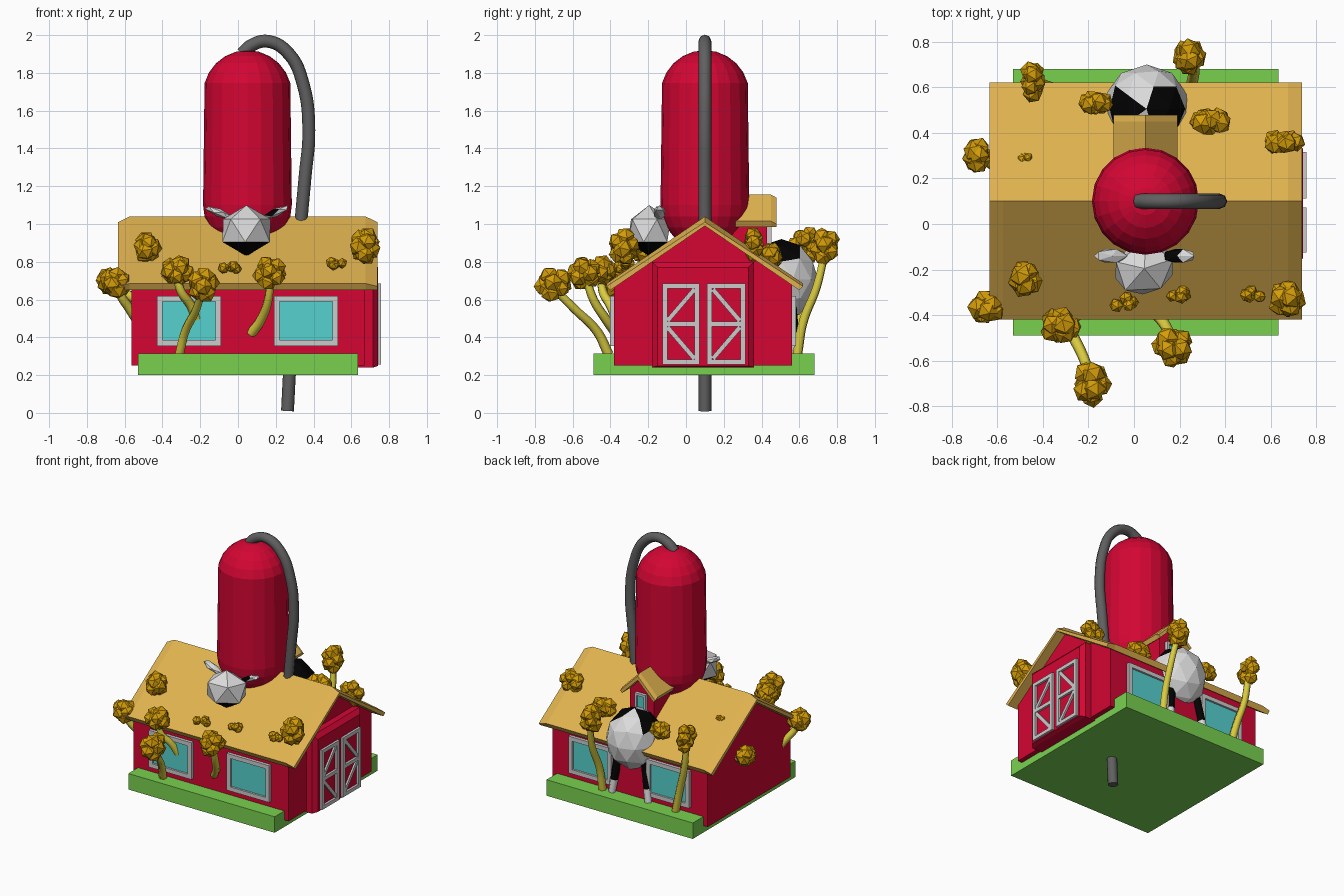
import bpy, bmesh, math, random
from mathutils import Vector, Matrix

if "Cube" in bpy.data.objects:
    bpy.data.objects.remove(bpy.data.objects["Cube"])

random.seed(4)


def material(name, r, g, b):
    m = bpy.data.materials.new(name)
    m.diffuse_color = [(c / 255) ** 2.2 for c in (r, g, b)] + [1]
    m.use_nodes = True
    m.node_tree.nodes["Principled BSDF"].inputs["Base Color"].default_value = m.diffuse_color
    return m


RED = material("barn red", 210, 14, 54)
TAN = material("straw roof", 222, 176, 80)
GREEN = material("grass green", 120, 208, 80)
GLASS = material("window blue", 86, 208, 206)
FRAME = material("frame grey", 202, 202, 202)
WHITE = material("hide white", 218, 218, 218)
BLACK = material("hide black", 10, 10, 10)
GREY = material("tube grey", 96, 96, 96)
STEM = material("stem yellow", 218, 203, 66)
GOLD = material("leaf gold", 210, 154, 16)


def finish(name, bm, *mats, rule=None):
    bmesh.ops.recalc_face_normals(bm, faces=bm.faces[:])
    if rule:
        for f in bm.faces:
            f.material_index = int(rule(f.calc_center_median(), f.normal))
    me = bpy.data.meshes.new(name)
    bm.to_mesh(me)
    bm.free()
    for m in mats:
        me.materials.append(m)
    ob = bpy.data.objects.new(name, me)
    bpy.context.collection.objects.link(ob)
    return ob


def add_box(bm, lo, hi, rot=None):
    lo, hi = Vector(lo), Vector(hi)
    mat = Matrix.Translation((lo + hi) / 2)
    if rot:
        mat = mat @ rot
    bmesh.ops.create_cube(bm, size=1, matrix=mat @ Matrix.Diagonal((*(hi - lo), 1)))


def box(name, mat, lo, hi):
    bm = bmesh.new()
    add_box(bm, lo, hi)
    return finish(name, bm, mat)


def loft(name, mat, rings):
    bm = bmesh.new()
    vs = [[bm.verts.new(p) for p in ring] for ring in rings]
    n = len(vs[0])
    for a, b in zip(vs, vs[1:]):
        for i in range(n):
            j = (i + 1) % n
            bm.faces.new((a[i], a[j], b[j], b[i]))
    bm.faces.new(vs[0])
    bm.faces.new(vs[-1])
    return finish(name, bm, mat)


def tube(name, mat, pts, radius, taper=1.0, res=2):
    cu = bpy.data.curves.new(name, 'CURVE')
    cu.dimensions = '3D'
    cu.bevel_depth = radius
    cu.bevel_resolution = res
    cu.resolution_u = 6
    cu.use_fill_caps = True
    sp = cu.splines.new('BEZIER')
    sp.bezier_points.add(len(pts) - 1)
    for i, (bp, p) in enumerate(zip(sp.bezier_points, pts)):
        bp.co = p
        bp.handle_left_type = bp.handle_right_type = 'AUTO'
        bp.radius = 1 + (taper - 1) * i / (len(pts) - 1)
    tmp = bpy.data.objects.new(name + "_path", cu)
    bpy.context.collection.objects.link(tmp)
    dg = bpy.context.evaluated_depsgraph_get()
    me = bpy.data.meshes.new_from_object(tmp.evaluated_get(dg))
    bpy.data.objects.remove(tmp)
    me.materials.clear()
    me.materials.append(mat)
    me.name = name
    for p in me.polygons:
        p.use_smooth = len(p.vertices) == 4
    ob = bpy.data.objects.new(name, me)
    bpy.context.collection.objects.link(ob)
    return ob


# grass slab and barn walls
box("grass_base", GREEN, (-.53, -.49, .2), (.635, .68, .315))
wall = [(-.38, .25), (.56, .25), (.56, .68), (.09, 1.0), (-.38, .68)]
loft("barn_walls", RED, [[(x, y, z) for y, z in wall] for x in (-.565, .67)])
bay = lambda x, i: [(x, -.18 + i, .24 + i * .3), (x, .36 - i, .24 + i * .3),
                    (x, .36 - i, .80 - i), (x, -.18 + i, .80 - i)]
loft("door_bay", RED, [bay(.6, 0), bay(.715, 0), bay(.742, .03)])


# main roof with softened gable ends
def roof_ring(x, d):
    return [(x, .1, 1.04 - d), (x, -.42, .685 - d * .5), (x, -.40, .65), (x, .1, .99),
            (x, .60, .65), (x, .62, .685 - d * .5)]


loft("barn_roof", TAN, [roof_ring(-.635, .03), roof_ring(-.575, 0),
                        roof_ring(.675, 0), roof_ring(.738, .03)])

# back dormer
dorm = [(-.045, .75), (.145, .75), (.145, 1.01), (.05, 1.11), (-.045, 1.01)]
loft("dormer_walls", RED, [[(x, y, z) for x, z in dorm] for y in (.15, .43)])


def dormer_ring(y, d):
    return [(.05 + x, y, z) for x, z in ((0, 1.155 - d), (-.14, 1.015 - d), (-.125, .985),
                                         (0, 1.11), (.125, .985), (.14, 1.015 - d))]


loft("dormer_roof", TAN, [dormer_ring(.15, 0), dormer_ring(.45, 0), dormer_ring(.478, .015)])


# windows
def window(name, x0, x1, z0, z1, y, s, w):
    bm = bmesh.new()
    ya, yb = sorted((y - s * .01, y + s * .022))
    add_box(bm, (x0, ya, z0), (x1, yb, z0 + w))
    add_box(bm, (x0, ya, z1 - w), (x1, yb, z1))
    add_box(bm, (x0, ya, z0 + w), (x0 + w, yb, z1 - w))
    add_box(bm, (x1 - w, ya, z0 + w), (x1, yb, z1 - w))
    finish(name + "_frame", bm, FRAME)
    ya, yb = sorted((y, y + s * .008))
    box(name + "_glass", GLASS, (x0 + w, ya, z0 + w), (x1 - w, yb, z1 - w))


for side, y, s in (("front", -.38, -1), ("back", .56, 1)):
    window(side + "_left_window", -.43, -.09, .355, .62, y, s, .03)
    window(side + "_right_window", .19, .53, .355, .62, y, s, .03)
window("dormer_window", .005, .095, .88, 1.0, .43, 1, .017)

# braced double doors
for name, y0, y1, s in (("left_door", -.125, .072, 1), ("right_door", .112, .315, -1)):
    bm = bmesh.new()
    xa, xb, w = .735, .758, .026
    for z in (.257, .458, .659):
        add_box(bm, (xa, y0, z), (xb, y1, z + w))
    for y in (y0, y1 - w):
        add_box(bm, (xa, y, .257), (xb, y + w, .685))
    for zc, t in ((.37, -1), (.571, 1)):
        c = (y0 + y1) / 2
        add_box(bm, (xa, c - .11, zc - .012), (xb - .004, c + .11, zc + .012),
                Matrix.Rotation(s * t * math.atan2(.175, .15), 4, 'X'))
    finish(name, bm, FRAME)

# capsule silo
bm = bmesh.new()
bmesh.ops.create_uvsphere(bm, u_segments=20, v_segments=12, radius=.235)
for v in bm.verts:
    v.co += Vector((.05, .1, 1.685 if v.co.z > .01 else 1.1))
finish("silo", bm, RED)

# bent pipe from the silo top down through the slab
tube("pipe", GREY, [(.02, .1, 1.9), (.07, .1, 1.945), (.16, .1, 1.967), (.27, .1, 1.9), (.345, .1, 1.74),
                    (.375, .1, 1.5), (.355, .1, 1.25), (.335, .1, 1.03), (.275, .1, .25),
                    (.262, .1, .01)], .034)


# cow stuck through the roof
def ball(name, c, size, rule=None, sub=1, rot=None):
    bm = bmesh.new()
    bmesh.ops.create_icosphere(bm, subdivisions=sub, radius=1)
    m = (rot or Matrix()) @ Matrix.Diagonal((*size, 1))
    bmesh.ops.transform(bm, matrix=m, verts=bm.verts[:])
    ob = finish(name, bm, WHITE, BLACK, rule=rule)
    ob.location = c
    return ob


ball("cow_head", (.045, -.195, .965), (.15, .125, .135), lambda c, n: n.z < -.6,
     rot=Matrix.Rotation(math.pi / 10, 4, 'Z'))
for side, s in (("left", -1), ("right", 1)):
    ball(side + "_ear", (.048 + s * .15, -.14, 1.06), (.085, .035, .022),
         lambda c, n: side == "right" and c.x < 0 and n.z > 0,
         rot=Matrix.Rotation(-s * .4, 4, 'Y'))
ball("cow_rump", (.055, .505, .705), (.19, .195, .215),
     lambda c, n: c.z > .09 and c.y < .08 and abs(c.x) > .03, sub=2)
for side, s in (("left", -1), ("right", 1)):
    foot, top = Vector((.035 + s * .145, .585, .315)), Vector((.045 + s * .1, .55, .62))
    tube(side + "_hind_leg", BLACK, [top, foot.lerp(top, .3)], .03, .9, 1)
    tube(side + "_hind_hoof", WHITE, [foot.lerp(top, .3), foot], .028, .9, 1)

# bushes: centre and half size of every leaf cluster
BUSHES = [
    ((-.445, .63, .89), (.06, .10, .11)), ((-.165, .53, .83), (.085, .06, .07)),
    ((.24, .735, .88), (.08, .09, .11)), ((.335, .45, .83), (.10, .07, .08)),
    ((.655, .36, .89), (.10, .06, .10)), ((-.69, .30, .70), (.07, .09, .08)),
    ((-.475, .285, .90), (.04, .035, .03)), ((-.48, -.24, .875), (.08, .09, .09)),
    ((-.645, -.365, .69), (.09, .08, .09)), ((-.325, -.45, .75), (.10, .09, .09)),
    ((-.185, -.70, .68), (.09, .11, .10)), ((.17, -.54, .74), (.10, .10, .10)),
    ((-.04, -.345, .77), (.08, .05, .04)), ((.20, -.31, .775), (.065, .045, .04)),
    ((.52, -.31, .79), (.07, .045, .04)), ((.67, -.33, .88), (.085, .09, .11)),
]
for k, (c, h) in enumerate(BUSHES):
    bm = bmesh.new()
    r = min(.052, min(h) * .75)
    n = 9 if min(h) > .045 else 4
    turn = random.random() * 6
    for i in range(n):
        z = 1 - (2 * i + 1) / n
        a = turn + i * 2.4
        q = math.sqrt(1 - z * z)
        off = Vector((q * math.cos(a) * (h[0] - r), q * math.sin(a) * (h[1] - r), z * (h[2] - r)))
        m = Matrix.Translation(Vector(c) + off) @ Matrix.Rotation(random.random() * 6, 4, (1, .5, .3))
        bmesh.ops.create_icosphere(bm, subdivisions=1, radius=r * random.uniform(.9, 1.08), matrix=m)
    finish("leaf_cluster_%d" % (k + 1), bm, GOLD)

# bent stems carrying the outer clusters
STEMS = [
    [(-.31, -.41, .31), (-.28, -.47, .43), (-.22, -.59, .55), (-.19, -.69, .65)],
    [(.07, -.37, .42), (.12, -.42, .49), (.16, -.49, .60), (.17, -.53, .72)],
    [(.25, .59, .31), (.255, .62, .48), (.265, .69, .66), (.25, .73, .82)],
    [(-.33, .59, .31), (-.37, .60, .48), (-.42, .62, .66), (-.445, .63, .85)],
    [(-.22, -.37, .50), (-.25, -.40, .57), (-.30, -.44, .64), (-.325, -.45, .72)],
    [(-.54, -.30, .50), (-.58, -.33, .56), (-.62, -.36, .62), (-.64, -.37, .68)],
    [(-.54, .20, .60), (-.59, .24, .63), (-.65, .28, .67), (-.68, .30, .70)],
]
for k, pts in enumerate(STEMS):
    tube("stem_%d" % (k + 1), STEM, pts, .027, .8, 1)
